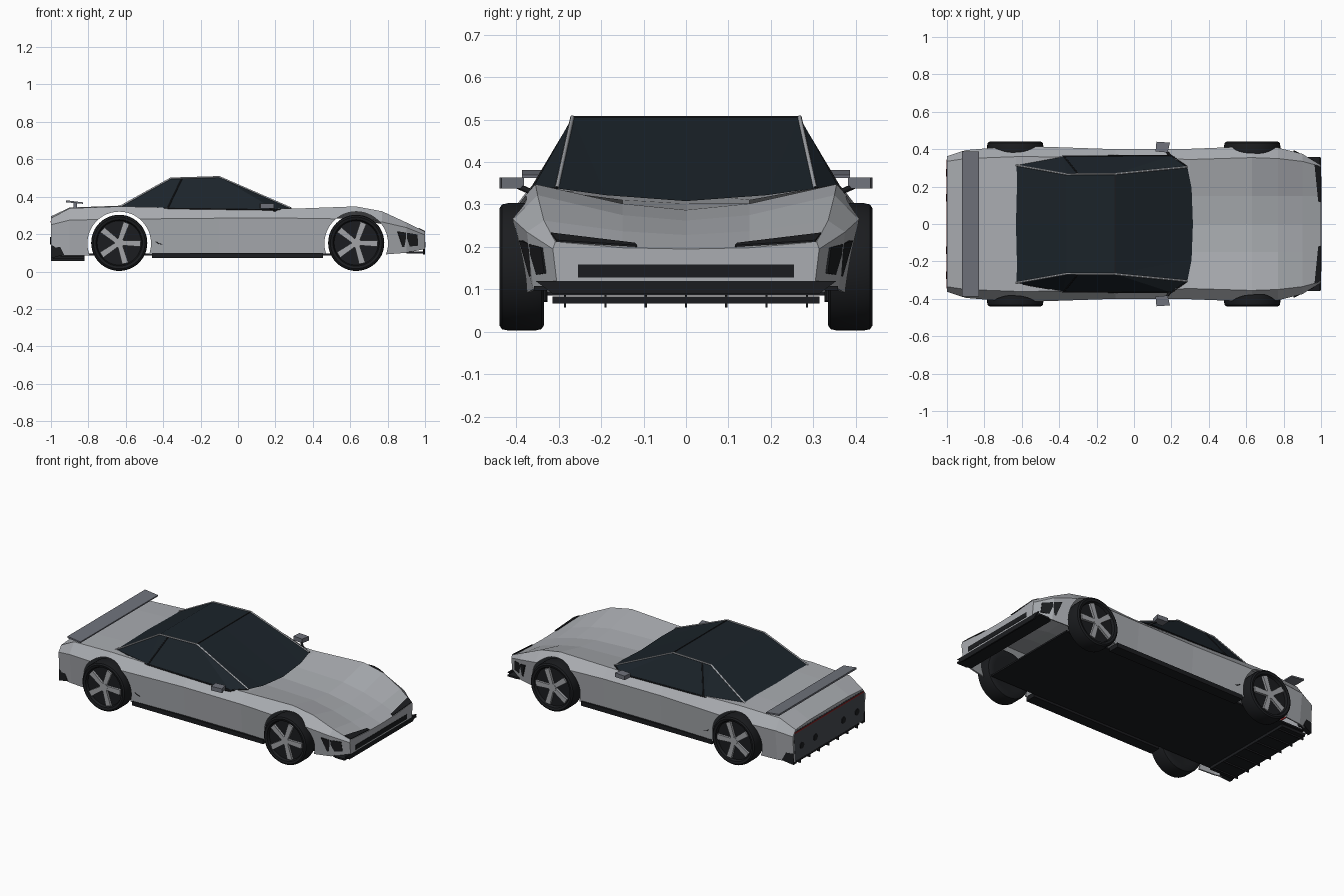
import bpy, bmesh, math
from mathutils import Vector, Matrix

if "Cube" in bpy.data.objects:
    bpy.data.objects.remove(bpy.data.objects["Cube"])

def mat(name, c):
    m = bpy.data.materials.new(name)
    m.diffuse_color = (*c, 1)
    m.use_nodes = True
    m.node_tree.nodes["Principled BSDF"].inputs["Base Color"].default_value = m.diffuse_color
    return m

SILVER = mat("silver", (.40, .415, .44))
GLASS = mat("glass", (.011, .017, .023))
BLACK = mat("black", (.011, .012, .014))
GREY = mat("dark_grey", (.065, .07, .085))
WING = mat("wing_grey", (.16, .17, .20))
RED = mat("red", (.30, .02, .02))
ALLOY = mat("alloy", (.36, .37, .39))

def obj(name, verts, faces, m):
    me = bpy.data.meshes.new(name)
    me.from_pydata(verts, [], faces)
    bm = bmesh.new()
    bm.from_mesh(me)
    bmesh.ops.remove_doubles(bm, verts=bm.verts, dist=1e-5)
    bmesh.ops.recalc_face_normals(bm, faces=bm.faces)
    bm.to_mesh(me)
    bm.free()
    me.materials.append(m)
    o = bpy.data.objects.new(name, me)
    bpy.context.collection.objects.link(o)
    return o

def box(name, x, y, z, m):
    v = [(a, b, c) for a in x for b in y for c in z]
    return obj(name, v, [(0, 1, 3, 2), (4, 6, 7, 5), (0, 4, 5, 1), (2, 3, 7, 6), (0, 2, 6, 4), (1, 5, 7, 3)], m)

def plate(name, pts, offset, m):
    """Polygon extruded by an offset vector."""
    n = len(pts)
    v = [Vector(p) for p in pts]
    v += [p + Vector(offset) for p in v]
    f = [tuple(range(n)), tuple(range(n, 2 * n))]
    f += [(i, (i + 1) % n, n + (i + 1) % n, n + i) for i in range(n)]
    return obj(name, v, f, m)

def cyl(name, loc, r, depth, m, axis='Y', n=32):
    rot = (math.pi / 2, 0, 0) if axis == 'Y' else (0, math.pi / 2, 0)
    bpy.ops.mesh.primitive_cylinder_add(vertices=n, radius=r, depth=depth, location=loc, rotation=rot)
    o = bpy.context.object
    o.name = name
    o.data.materials.append(m)
    return o

def rail(name, pts, r, m):
    cu = bpy.data.curves.new(name, 'CURVE')
    cu.dimensions = '3D'
    cu.bevel_depth = r
    cu.bevel_resolution = 1
    s = cu.splines.new('POLY')
    s.points.add(len(pts) - 1)
    for p, q in zip(s.points, pts):
        p.co = (*q, 1)
    cu.materials.append(m)
    bpy.context.collection.objects.link(bpy.data.objects.new(name, cu))

AXLES, WZ, WR = (-.635, .632), .153, .15

# Body shell: half sections (centre z, inner, shoulder, widest, bottom) lofted along x
stations = [
    (-1.0, .295, (.20, .295), (.335, .285), (.362, .25), (.352, .085)),
    (-.90, .342, (.20, .342), (.35, .338), (.395, .275), (.375, .085)),
    (-.63, .352, (.20, .352), (.36, .348), (.418, .28), (.40, .09)),
    (-.10, .325, (.20, .328), (.358, .336), (.40, .285), (.385, .095)),
    (.30, .302, (.15, .311), (.345, .336), (.402, .285), (.385, .095)),
    (.63, .287, (.15, .302), (.355, .348), (.415, .28), (.395, .09)),
    (.77, .262, (.15, .275), (.35, .322), (.408, .265), (.378, .09)),
    (.90, .228, (.15, .237), (.335, .262), (.375, .235), (.36, .10)),
    (1.0, .195, (.15, .198), (.308, .212), (.314, .195), (.305, .12)),
]
verts, faces, n = [], [], 9
for x, zc, *half in stations:
    verts += [(x, -y, z) for y, z in reversed(half)] + [(x, 0, zc)] + [(x, y, z) for y, z in half]
for s in range(len(stations) - 1):
    faces += [(s * n + i, s * n + i + 1, s * n + n + i + 1, s * n + n + i) for i in range(n - 1)]
faces += [tuple(range(n)), tuple(range(len(verts) - n, len(verts)))]
body = obj("body_shell", verts, faces, SILVER)
sol = body.modifiers.new("thickness", 'SOLIDIFY')
sol.thickness, sol.offset = .008, -1

# Wheel arch openings
for x in AXLES:
    for s in (-1, 1):
        c = cyl("arch_cutter", (x, s * .42, .15), .17, .18, SILVER, n=48)
        c.hide_render = True
        b = body.modifiers.new("arch", 'BOOLEAN')
        b.operation, b.solver, b.object = 'DIFFERENCE', 'EXACT', c
bpy.context.view_layer.objects.active = body
for m in list(body.modifiers):
    bpy.ops.object.modifier_apply(modifier=m.name)
for o in [o for o in bpy.data.objects if o.name.startswith("arch_cutter")]:
    bpy.data.objects.remove(o)

# Glass cabin
B1, B2, B3, W = (-.635, .315, .345), (-.38, .362, .338), (.2, .366, .33), (.285, .305, .338)
R1, R2, C1, C2 = (-.36, .266, .498), (-.1, .268, .506), (.308, .19, .322), (.315, 0, .308)
half = [B1, B2, B3, W, R1, R2, C1, C2, (-.635, 0, .35), (-.36, 0, .498), (-.1, 0, .506)]
hf = [(0, 4, 1), (4, 5, 2, 1), (5, 3, 2), (4, 9, 10, 5), (0, 8, 9, 4), (5, 10, 7, 6), (5, 6, 3)]
obj("cabin_glass", half + [(x, -y, z) for x, y, z in half],
    hf + [tuple(i + 11 for i in reversed(f)) for f in hf], GLASS)
box("roof_seam", (-.103, -.097), (-.265, .265), (.5, .5085), BLACK)

# Thin wheel-independent side parts, mirrored
for s, side in ((-1, "right"), (1, "left")):
    flip = lambda pts: [(x, s * y, z) for x, y, z in pts]
    rail(side + "_roof_rail", flip([B1, R1, R2, W]), .005, SILVER)
    rail(side + "_door_pillar", flip([(-.30, .268, .496), (-.375, .361, .34)]), .004, BLACK)
    rail(side + "_belt_trim", flip([B1, B2, B3, W]), .004, BLACK)
    box(side + "_sill", (-.46, .455), sorted((s * .33, s * .398)), (.072, .1), BLACK)
    # mirror
    plate(side + "_mirror", flip([(.115, .388, .338), (.18, .382, .338), (.192, .435, .338), (.12, .44, .338)]),
          (0, 0, .026), WING)
    rail(side + "_mirror_stalk", flip([(.20, .355, .325), (.165, .40, .345)]), .007, BLACK)
    # side intake at the nose
    plate(side + "_nose_intake", flip([(.855, .394, .215), (.96, .342, .198), (.963, .334, .138), (.88, .370, .13)]),
          (-.012, -s * .03, 0), BLACK)
    # headlight slit and its lower white strip
    plate(side + "_headlight", flip([(1.0, .115, .200), (1.0, .305, .212), (.965, .318, .230), (.985, .12, .206)]),
          (0, 0, .004), BLACK)
    # rear corner vent
    plate(side + "_rear_vent", flip([(-1, .356, .14), (-.955, .367, .14), (-.93, .374, .09), (-1, .356, .07)]),
          (0, -s * .03, 0), BLACK)
    # door handle mark
    rail(side + "_door_mark", flip([(-.44, .402, .16), (-.425, .4, .15), (-.405, .4, .145)]), .002, BLACK)
    # wing support
    box(side + "_wing_support", (-.88, -.86), sorted((s * .30, s * .312)), (.33, .37), WING)

# Wing
plate("rear_wing", [(-.92, -.387, .37), (-.83, -.387, .362), (-.83, -.387, .37), (-.92, -.387, .381)],
      (0, .774, 0), WING)

# Nose: grille, lip, splitter
box("front_grille", (.97, 1.002), (-.255, .255), (.128, .158), BLACK)
plate("front_lip", [(.99, -.355, .12), (.99, .355, .12), (.99, .315, .09), (.99, -.315, .09)], (.01, 0, 0), BLACK)
plate("front_splitter", [(.9, -.345, .097), (.93, -.358, .097), (.995, -.358, .097),
                         (.995, .358, .097), (.93, .358, .097), (.9, .345, .097)], (0, 0, .011), BLACK)

# Floor
box("floor", (-.97, .77), (-.328, .328), (.085, .095), BLACK)

# Tail: panel, light bar, exhausts, diffuser
plate("tail_panel", [(-1.001, -.34, .088), (-1.001, .34, .088), (-1.001, .352, .25),
                     (-1.001, .33, .277), (-1.001, -.33, .277), (-1.001, -.352, .25)], (.004, 0, 0), GREY)
box("tail_light", (-1.003, -.99), (-.345, .345), (.262, .27), RED)
for y in (-.275, -.14, .14, .275):
    cyl("exhaust", (-.995, y, .165), .02, .02, BLACK, 'X', 20)
box("diffuser", (-.99, -.82), (-.315, .315), (.066, .083), BLACK)
for i in range(-3, 4):
    box("diffuser_fin", (-1, -.82), (i * .095 - .0025, i * .095 + .0025), (.057, .09), BLACK)

# Wheels: lathed tyre, dark disc, five spokes, hub
profile = [(.118, .42), (.124, .436), (.138, .44), (.147, .434), (WR, .42),
           (WR, .355), (.147, .341), (.138, .335), (.11, .335), (.0, .34)]
N = 48
for x in AXLES:
    for s in (-1, 1):
        tag = ("front" if x > 0 else "rear") + ("_left" if s > 0 else "_right")
        v = [(x + r * math.cos(2 * math.pi * k / N), s * y, WZ + r * math.sin(2 * math.pi * k / N))
             for r, y in profile for k in range(N)]
        f = [(j * N + k, j * N + (k + 1) % N, (j + 1) * N + (k + 1) % N, (j + 1) * N + k)
             for j in range(len(profile) - 1) for k in range(N)]
        tyre = obj(tag + "_tyre", v, f, BLACK)
        bpy.ops.object.select_all(action='DESELECT')
        tyre.select_set(True)
        bpy.context.view_layer.objects.active = tyre
        bpy.ops.object.shade_smooth_by_angle(angle=math.radians(40))
        cyl(tag + "_rim_disc", (x, s * .415, WZ), .119, .01, BLACK, n=N)
        cyl(tag + "_hub", (x, s * .426, WZ), .026, .018, ALLOY, n=20)
        for k in range(5):
            rot = Matrix.Rotation(2 * math.pi * k / 5 + .3, 3, 'Y')
            pts = [Vector((x, s * .420, WZ)) + rot @ Vector((a, 0, b))
                   for a, b in ((-.013, .01), (.013, .01), (.022, .112), (-.012, .116))]
            plate(tag + "_spoke", pts, (0, s * .014, 0), ALLOY)
